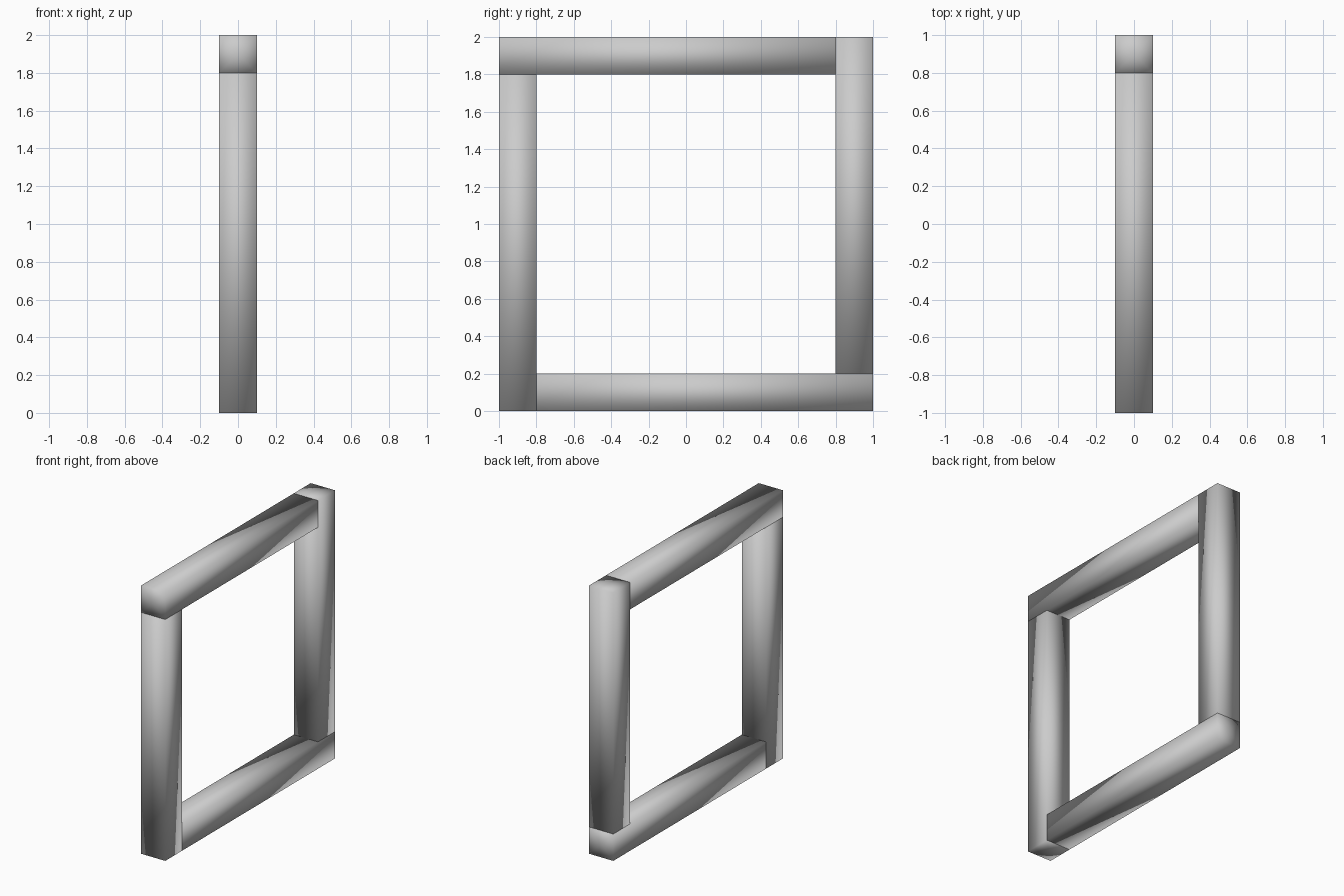
import bpy
from math import pi, sqrt
from mathutils import Matrix

if "Cube" in bpy.data.objects:
    bpy.data.objects.remove(bpy.data.objects["Cube"])

LENGTH, WIDTH = 1.8, 0.2


def beam(name, turn):
    # Four-sided, smooth-shaded bar with fan caps
    bpy.ops.mesh.primitive_cylinder_add(
        vertices=4, radius=WIDTH / sqrt(2), depth=LENGTH, end_fill_type='TRIFAN')
    obj = bpy.context.object
    obj.name = name
    obj.data.transform(Matrix.Rotation(pi / 4, 4, 'Z'))
    bpy.ops.object.shade_smooth()
    # Place as the front post, then turn about the centre of the frame
    obj.matrix_world = (Matrix.Translation((0, 0, 1))
                        @ Matrix.Rotation(turn, 4, 'X')
                        @ Matrix.Translation((0, -0.9, -0.1)))
    return obj


# Each bar butts against the side of the next, like a pinwheel
for i, name in enumerate(["front_post", "bottom_rail", "back_post", "top_rail"]):
    beam(name, i * pi / 2)
